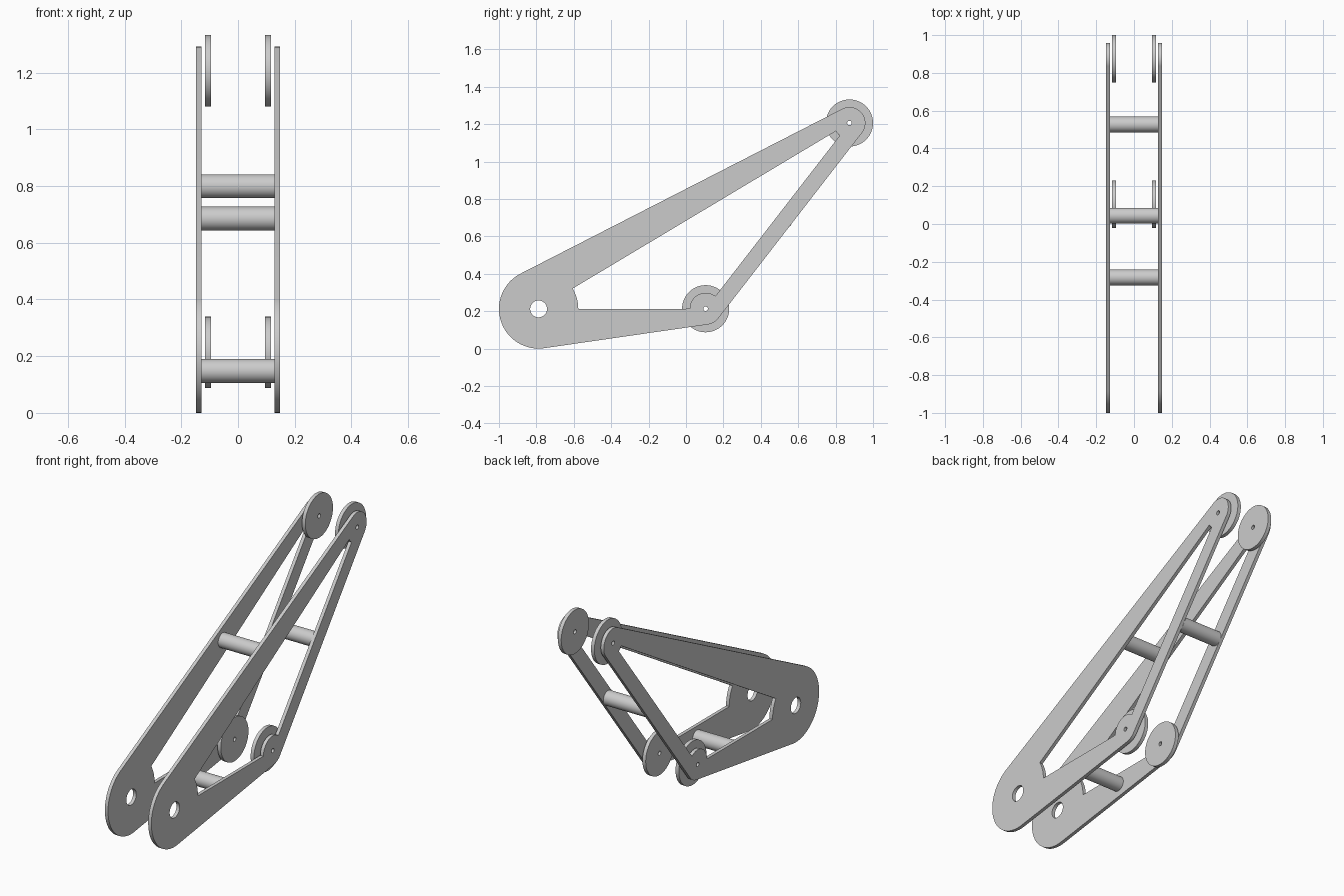
import bpy, bmesh
from math import atan2, asin, pi, cos, sin, tau
from mathutils import Matrix, Vector

if "Cube" in bpy.data.objects:
    bpy.data.objects.remove(bpy.data.objects["Cube"], do_unlink=True)

grey = bpy.data.materials.new("light_grey")
grey.use_nodes = True
colour = (0.6, 0.6, 0.6, 1)
grey.diffuse_color = colour
grey.node_tree.nodes["Principled BSDF"].inputs["Base Color"].default_value = colour

# Pivot centres in the (y, z) plane, with frame radius and hole radius
HUB, ROLLER, TIP = Vector((-0.788, 0.212)), Vector((0.105, 0.213)), Vector((0.874, 1.206))
CORNERS = [(HUB, 0.212, 0.045), (ROLLER, 0.085, 0.012), (TIP, 0.085, 0.012)]
WHEEL_R, ROD_R = 0.126, 0.042
# Local xy becomes world yz, local z becomes world x
TO_SIDE = Matrix(((0, 0, 1, 0), (1, 0, 0, 0), (0, 1, 0, 0), (0, 0, 0, 1)))


def arc(c, r, a, b, n):
    return [(c.x + r * cos(a + (b - a) * i / n), c.y + r * sin(a + (b - a) * i / n))
            for i in range(n + 1)]


def circle(c, r, n=64):
    return arc(c, r, 0, tau, n)[:-1]


def slab(name, loops, x0, x1):
    """Extrude closed loops, with inner loops as holes, from x0 to x1."""
    curve = bpy.data.curves.new(name + "_profile", "CURVE")
    curve.dimensions, curve.fill_mode = "2D", "BOTH"
    curve.extrude = (x1 - x0) / 2
    for loop in loops:
        s = curve.splines.new("POLY")
        s.points.add(len(loop) - 1)
        for p, (u, v) in zip(s.points, loop):
            p.co = (u, v, 0, 1)
        s.use_cyclic_u = True
    helper = bpy.data.objects.new(name + "_profile", curve)
    bpy.context.collection.objects.link(helper)
    deps = bpy.context.evaluated_depsgraph_get()
    mesh = bpy.data.meshes.new_from_object(helper.evaluated_get(deps))
    bpy.data.objects.remove(helper, do_unlink=True)
    mesh.transform(Matrix.Translation(((x0 + x1) / 2, 0, 0)) @ TO_SIDE)
    bm = bmesh.new()
    bm.from_mesh(mesh)
    bmesh.ops.remove_doubles(bm, verts=bm.verts, dist=0.0001)
    bmesh.ops.recalc_face_normals(bm, faces=bm.faces)
    bm.to_mesh(mesh)
    bm.free()
    mesh.materials.clear()
    mesh.materials.append(grey)
    ob = bpy.data.objects.new(name, mesh)
    bpy.context.collection.objects.link(ob)
    bpy.ops.object.select_all(action="DESELECT")
    ob.select_set(True)
    bpy.context.view_layer.objects.active = ob
    bpy.ops.object.shade_smooth_by_angle(angle=pi / 6)


def heading(a, b):
    return atan2(b.y - a.y, b.x - a.x)


def outer_normal(i):
    """Angle of the outer tangent line's normal between corner i and the next."""
    (a, ra, _), (b, rb, _) = CORNERS[i], CORNERS[(i + 1) % 3]
    return heading(a, b) - pi / 2 + asin((ra - rb) / (b - a).length)


# Frame profile: tangent hull outside, triangle with rounded bosses inside
outside, inside = [], []
for i, (c, r, _) in enumerate(CORNERS):
    start, end = outer_normal(i - 1 if i else 2), outer_normal(i)
    outside += arc(c, r, start, start + (end - start) % tau, 40)
    before, after = heading(c, CORNERS[i - 1][0]), heading(c, CORNERS[(i + 1) % 3][0])
    inside += arc(c, r, before, before - (before - after) % tau, 24)
frame = [outside, inside] + [circle(c, h) for c, _, h in CORNERS]

# Side frames and the wheels just inside them
for side, sign in (("left", 1), ("right", -1)):
    def placed(name, loops, near, far):
        slab(side + "_" + name, loops, *sorted((sign * near, sign * far)))
    placed("side_frame", frame, 0.128, 0.148)
    for name, c in (("lower_wheel", ROLLER), ("upper_wheel", TIP)):
        placed(name, [circle(c, WHEEL_R), circle(c, 0.012)], 0.095, 0.116)

# Cross rods joining the frames
for name, y, z in (("lower_rod", -0.283, 0.148), ("upper_rod", 0.044, 0.799),
                   ("rear_rod", 0.527, 0.685)):
    slab(name, [circle(Vector((y, z)), ROD_R)], -0.128, 0.128)
